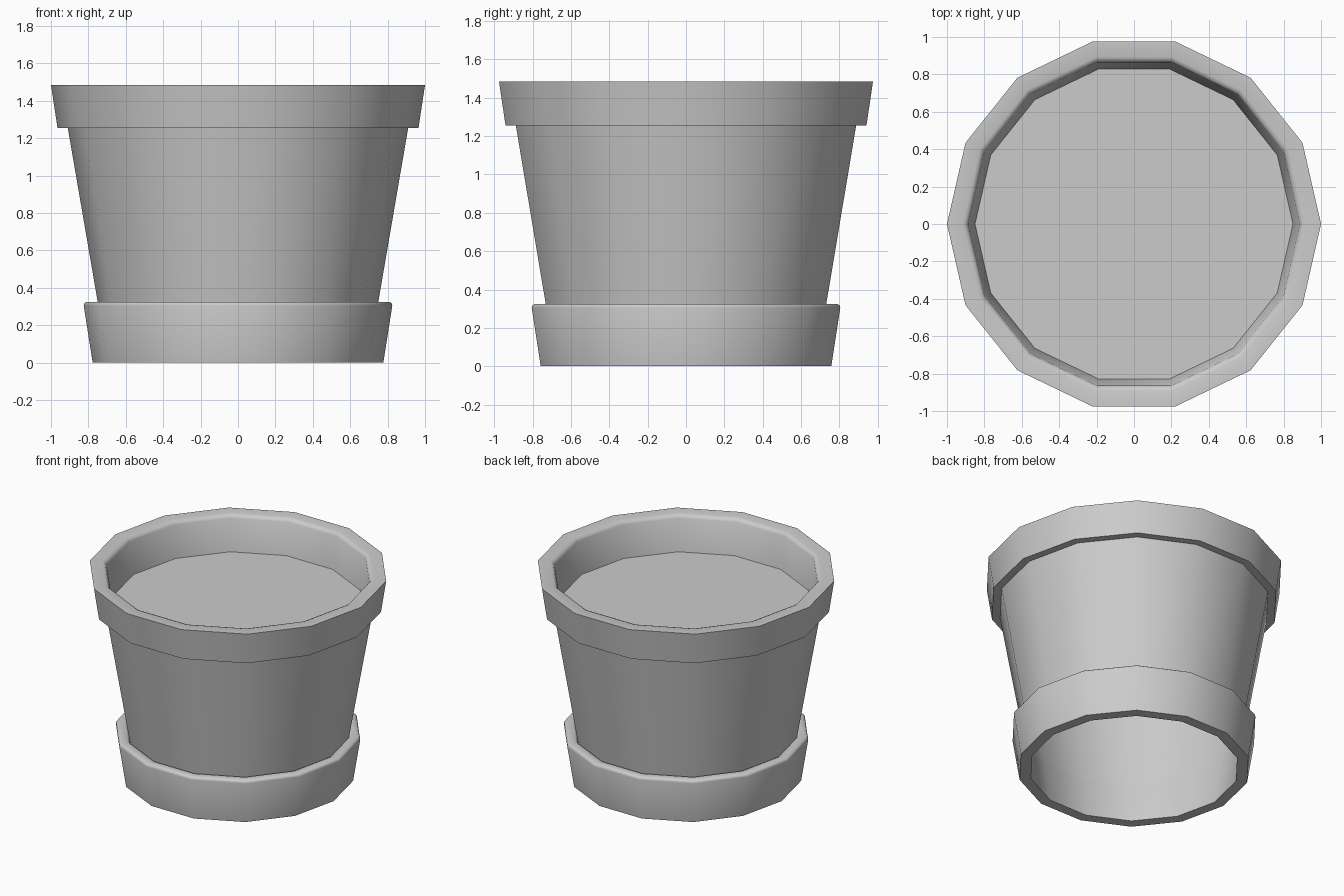
import bpy, bmesh, math

if "Cube" in bpy.data.objects:
    bpy.data.objects.remove(bpy.data.objects["Cube"])

SIDES = 14


def lathe(name, profile, closed=False):
    """Spin an (r, z) profile into a 14-sided shell; profiles run so faces look outward."""
    bm = bmesh.new()
    rings = []
    for r, z in profile:
        rings.append([bm.verts.new((r * math.cos(2 * math.pi * i / SIDES),
                                    r * math.sin(2 * math.pi * i / SIDES), z))
                      for i in range(SIDES)])
    pairs = list(zip(rings, rings[1:]))
    if closed:
        pairs.append((rings[-1], rings[0]))
    for a, b in pairs:
        for i in range(SIDES):
            j = (i + 1) % SIDES
            bm.faces.new((a[i], a[j], b[j], b[i]))
    mesh = bpy.data.meshes.new(name)
    bm.to_mesh(mesh)
    bm.free()
    obj = bpy.data.objects.new(name, mesh)
    bpy.context.collection.objects.link(obj)
    bpy.ops.object.select_all(action='DESELECT')
    obj.select_set(True)
    bpy.context.view_layer.objects.active = obj
    bpy.ops.object.shade_smooth_by_angle(angle=math.radians(50))
    return obj


# Pot: tapered wall, stepped collar, softened inner lip down to the soil
lathe("pot", [(0.745, 0.295), (0.91, 1.255), (0.965, 1.255), (1.0, 1.485),
              (0.915, 1.485), (0.897, 1.478), (0.887, 1.46), (0.85, 1.23)])

# Saucer: open ring with a rounded upper lip
lathe("saucer", [(0.70, 0.0), (0.777, 0.0), (0.825, 0.305), (0.822, 0.317),
                 (0.81, 0.325), (0.765, 0.325), (0.752, 0.318), (0.745, 0.295)],
      closed=True)

# Soil: flat disc filling the pot
bpy.ops.mesh.primitive_circle_add(vertices=SIDES, radius=0.85, fill_type='NGON',
                                  location=(0, 0, 1.23),
                                  rotation=(0, 0, math.pi / 2))
soil = bpy.context.object
soil.name = "soil"
# Align a soil corner with the +x axis like the pot
angle = math.atan2(soil.data.vertices[0].co.y, soil.data.vertices[0].co.x)
soil.rotation_euler[2] = -angle
